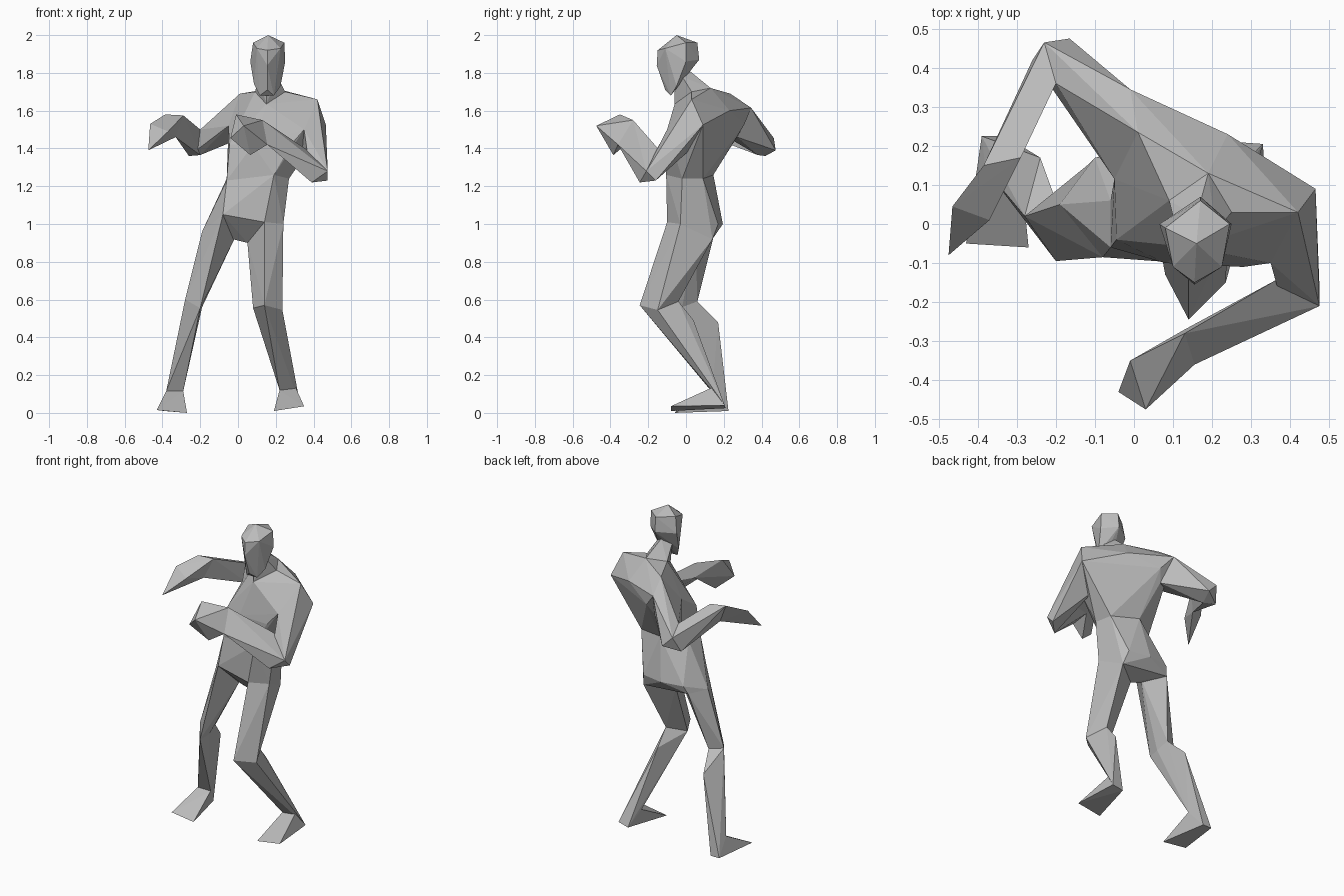
import bpy
import bmesh

default_cube = bpy.data.objects.get("Cube")
if default_cube:
    bpy.data.objects.remove(default_cube, do_unlink=True)

# One plain grey for the whole figure
GREY = (0.5, 0.5, 0.5, 1.0)
grey = bpy.data.materials.new("plain grey")
grey.use_nodes = True
grey.diffuse_color = GREY
shader = next(n for n in grey.node_tree.nodes if n.type == 'BSDF_PRINCIPLED')
shader.inputs["Base Color"].default_value = GREY


def build_part(name, *sections):
    """Skin one faceted body part over the cross-sections at its ends."""
    corners = {corner for section in sections for corner in section}
    bm = bmesh.new()
    verts = [bm.verts.new(corner) for corner in sorted(corners)]
    result = bmesh.ops.convex_hull(bm, input=verts)
    unused = {v for v in result["geom_interior"] + result["geom_unused"]
              if isinstance(v, bmesh.types.BMVert)}
    bmesh.ops.delete(bm, geom=list(unused), context='VERTS')
    bmesh.ops.recalc_face_normals(bm, faces=bm.faces)
    mesh = bpy.data.meshes.new(name)
    bm.to_mesh(mesh)
    bm.free()
    mesh.materials.append(grey)
    part = bpy.data.objects.new(name, mesh)
    bpy.context.collection.objects.link(part)
    return part


# Head and neck
skull_top = [(.16, -.05, 2), (.17, .06, 1.96), (.08, -.01, 1.96), (.245, 0, 1.96)]
brow = [(.1, -.11, 1.93), (.155, -.15, 1.92), (.225, -.11, 1.93)]
cheeks = [(.065, 0, 1.86), (.155, -.155, 1.84), (.25, 0, 1.86), (.17, .07, 1.87)]
jaw = [(.085, -.05, 1.74), (.225, -.05, 1.73), (.155, -.11, 1.71),
       (.115, -.08, 1.68), (.19, -.08, 1.68), (.16, .02, 1.81)]
neck_top = [(.11, -.02, 1.78), (.21, -.02, 1.78), (.16, .02, 1.81), (.15, -.06, 1.7)]
neck_base = [(.09, .06, 1.7), (.25, .03, 1.7), (.19, .13, 1.72), (.15, -.06, 1.635)]
build_part("head", skull_top, brow, cheeks, jaw)
build_part("neck", neck_top, neck_base)

# Torso, twisted so that the right shoulder is drawn back
left_shoulder = [(.42, .03, 1.66), (.465, .09, 1.525),
                 (.35, -.1, 1.5), (.33, .03, 1.4)]
right_shoulder = [(.01, .235, 1.69), (-.01, .345, 1.615),
                  (.03, .27, 1.46), (-.05, .115, 1.52)]
upper_back = [(.24, .23, 1.6), (.06, .31, 1.53)]
breast = [(-.045, -.04, 1.42), (.08, -.1, 1.42), (.28, -.11, 1.42)]
waist = [(-.06, -.06, 1.23), (.19, -.105, 1.26), (.27, -.02, 1.24),
         (.25, .09, 1.24), (.08, .145, 1.26), (-.06, .06, 1.24)]
left_hip = [(.14, -.1, 1.01), (.24, -.03, 1), (.2, .14, .92), (.05, .03, .9)]
right_hip = [(-.08, -.085, 1.05), (-.19, .05, .96), (-.12, .15, .95), (-.01, .05, .94)]
buttocks = [(.18, .17, 1), (.04, .195, 1), (-.1, .17, 1)]
build_part("chest", neck_base, left_shoulder, right_shoulder, upper_back, breast, waist)
build_part("pelvis", waist, buttocks, left_hip, right_hip)

# Arms: shoulder, elbow, wrist and drooping fingers
arms = {
    "left": (
        left_shoulder,
        [(.475, -.21, 1.28), (.475, -.16, 1.23), (.39, -.245, 1.22), (.37, -.14, 1.39)],
        [(.13, -.28, 1.55), (.155, -.36, 1.42), (.13, -.27, 1.46)],
        [(-.01, -.35, 1.58), (-.04, -.43, 1.455), (.03, -.475, 1.52), (.065, -.385, 1.365)],
    ),
    "right": (
        right_shoulder,
        [(-.23, .465, 1.455), (-.165, .475, 1.39), (-.26, .42, 1.36),
         (-.2, .36, 1.5), (-.2, .38, 1.365)],
        [(-.385, .15, 1.58), (-.29, .17, 1.575), (-.33, .13, 1.46)],
        [(-.465, .045, 1.53), (-.37, .01, 1.49), (-.475, -.08, 1.39)],
    ),
}
for side, (shoulder, elbow, wrist, fingers) in arms.items():
    build_part(side + "_upper_arm", shoulder, elbow)
    build_part(side + "_forearm", elbow, wrist)
    build_part(side + "_hand", wrist, fingers)

# Legs: hip, bent knee, calf muscle, ankle, heel and toes
legs = {
    "left": (
        left_hip,
        [(.14, -.245, .57), (.235, -.15, .545), (.17, -.04, .59), (.08, -.13, .555)],
        [(.17, .04, .49)],
        [(.22, .13, .12), (.305, .14, .135)],
        [(.26, .21, .025), (.33, .205, .04)],
        [(.19, -.08, .01), (.35, -.08, .035)],
    ),
    "right": (
        right_hip,
        [(-.28, .02, .6), (-.2, -.095, .555), (-.2, .06, .59), (-.19, -.02, .56)],
        [(-.24, .17, .48)],
        [(-.38, .14, .115), (-.29, .14, .115)],
        [(-.39, .225, .01), (-.33, .225, .01)],
        [(-.43, -.05, .015), (-.27, -.06, 0)],
    ),
}
for side, (hip, knee, calf, ankle, heel, toes) in legs.items():
    build_part(side + "_thigh", hip, knee)
    build_part(side + "_lower_leg", knee, calf, ankle, heel)
    build_part(side + "_foot", ankle, heel, toes)
